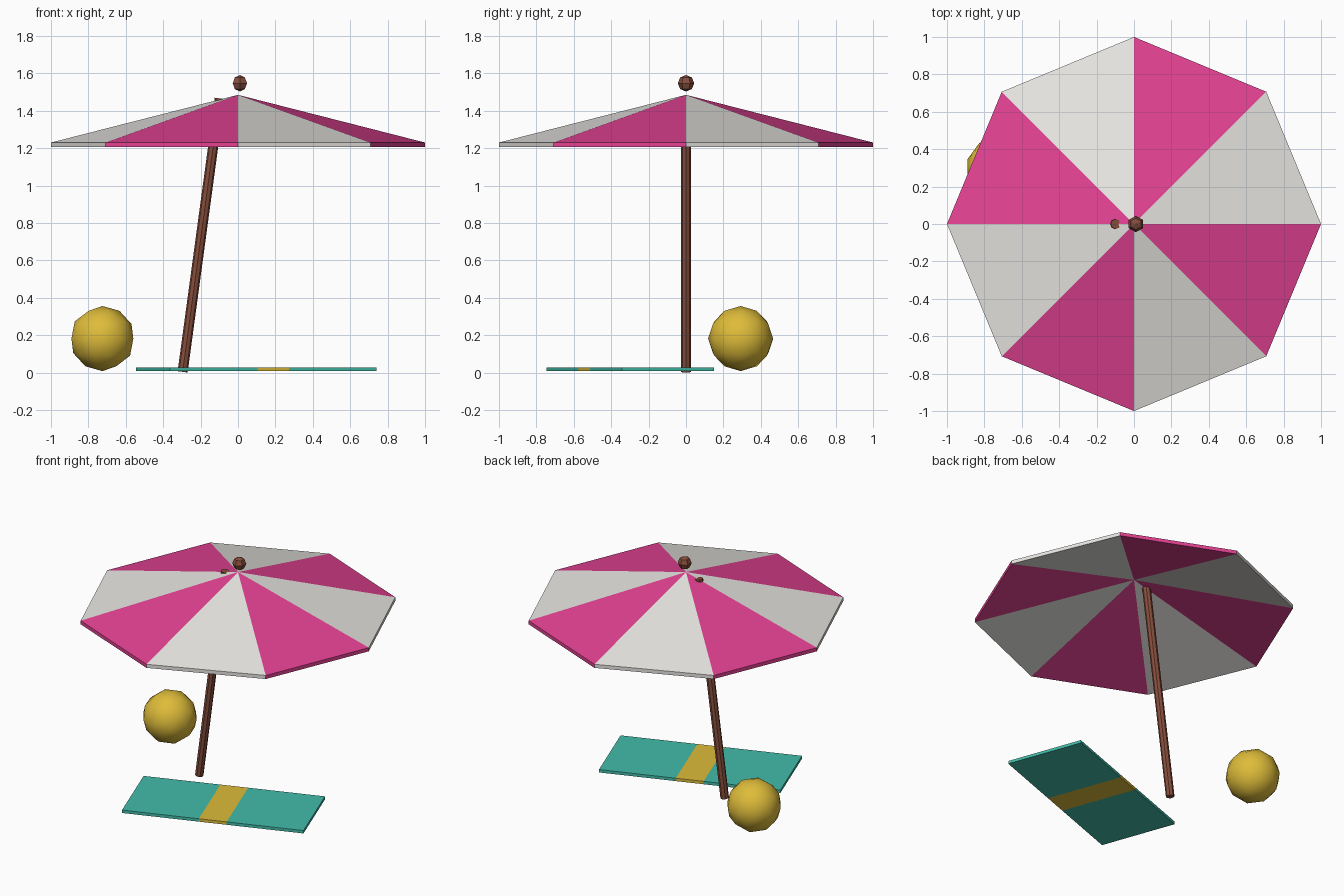
import bpy, bmesh, math
from mathutils import Vector, Matrix

if "Cube" in bpy.data.objects:
    bpy.data.objects.remove(bpy.data.objects["Cube"])


def material(name, rgb):
    m = bpy.data.materials.new(name)
    m.diffuse_color = (*rgb, 1)
    m.use_nodes = True
    m.node_tree.nodes["Principled BSDF"].inputs["Base Color"].default_value = m.diffuse_color
    return m


WHITE = material("canvas white", (0.80, 0.79, 0.76))
PINK = material("canvas pink", (0.77, 0.054, 0.29))
BROWN = material("wood brown", (0.24, 0.075, 0.045))
YELLOW = material("sunny yellow", (0.73, 0.50, 0.042))
TEAL = material("towel teal", (0.055, 0.50, 0.40))


def finish(name, bm, *mats):
    bmesh.ops.recalc_face_normals(bm, faces=bm.faces)
    me = bpy.data.meshes.new(name)
    bm.to_mesh(me)
    bm.free()
    for m in mats:
        me.materials.append(m)
    ob = bpy.data.objects.new(name, me)
    bpy.context.collection.objects.link(ob)
    return ob


# Canopy: thin eight-sided cone shell, panels alternate in colour
SIDES, RIM_Z, RISE, THICK = 8, 1.205, 0.255, 0.025
bm = bmesh.new()
shells = []
for z in (RIM_Z, RIM_Z + THICK):
    apex = bm.verts.new((0, 0, z + RISE))
    ring = [bm.verts.new((math.cos(i * math.tau / SIDES), math.sin(i * math.tau / SIDES), z))
            for i in range(SIDES)]
    shells.append((apex, ring))
(apex_in, ring_in), (apex_out, ring_out) = shells
for i in range(SIDES):
    j = (i + 1) % SIDES
    for verts in ((apex_out, ring_out[i], ring_out[j]),
                  (apex_in, ring_in[j], ring_in[i]),
                  (ring_in[i], ring_in[j], ring_out[j], ring_out[i])):
        bm.faces.new(verts).material_index = i % 2
finish("canopy", bm, WHITE, PINK)

# Leaning pole, its tip just piercing the canopy
foot, tip = Vector((-0.296, 0, 0.004)), Vector((-0.098, 0, 1.466))
axis = tip - foot
bm = bmesh.new()
bmesh.ops.create_cone(bm, cap_ends=True, segments=8, radius1=0.027, radius2=0.027,
                      depth=axis.length,
                      matrix=Matrix.Translation((foot + tip) / 2)
                      @ axis.to_track_quat('Z', 'Y').to_matrix().to_4x4())
finish("pole", bm, BROWN)

# Finial bead above the canopy
bm = bmesh.new()
bmesh.ops.create_uvsphere(bm, u_segments=6, v_segments=4, radius=0.044,
                          matrix=Matrix.Translation((0.01, 0, 1.547)))
finish("finial", bm, BROWN)

# Beach ball
bm = bmesh.new()
bmesh.ops.create_icosphere(bm, subdivisions=2, radius=0.174,
                           matrix=Matrix.Translation((-0.725, 0.292, 0.182)))
ball = finish("ball", bm, YELLOW)
ball.data.shade_smooth()

# Towel: flat slab cut twice across, middle band yellow
LENGTH, WIDTH, BAND = 1.176, 0.524, 0.18
bm = bmesh.new()
bmesh.ops.create_cube(bm, size=1, matrix=Matrix.Diagonal((LENGTH, WIDTH, 0.02, 1)))
for x in (-BAND / 2, BAND / 2):
    bmesh.ops.bisect_plane(bm, geom=bm.verts[:] + bm.edges[:] + bm.faces[:],
                           plane_co=(x, 0, 0), plane_no=(1, 0, 0))
for f in bm.faces:
    f.material_index = int(abs(f.calc_center_median().x) < BAND / 2)
towel = finish("towel", bm, TEAL, YELLOW)
towel.location = (0.098, -0.298, 0.018)
towel.rotation_euler.z = 0.35
